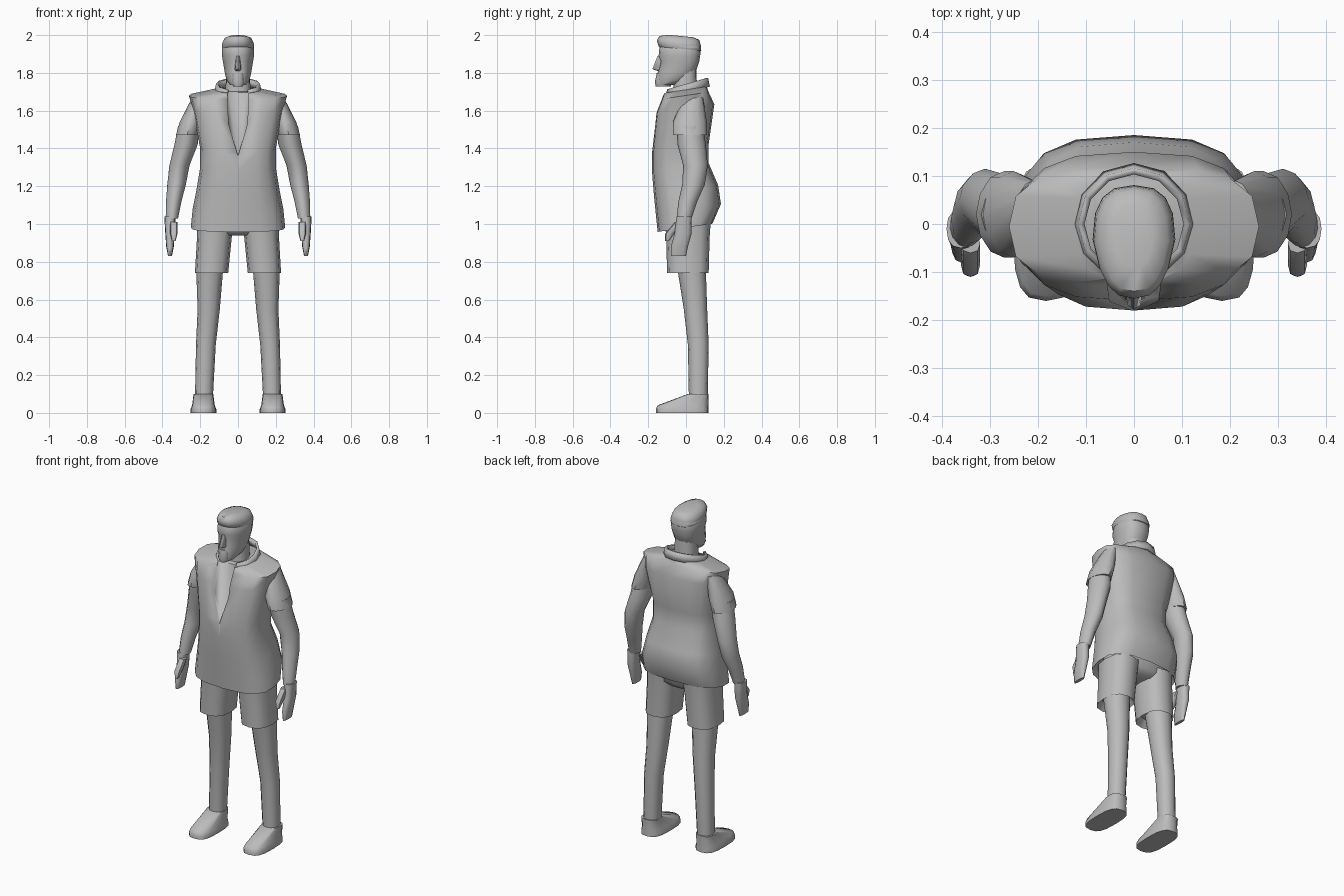
import bpy
import bmesh
from math import cos, sin, pi, radians, copysign

if "Cube" in bpy.data.objects:
    bpy.data.objects.remove(bpy.data.objects["Cube"])

grey = bpy.data.materials.new("plain grey")
grey.use_nodes = True
grey.diffuse_color = (0.5, 0.5, 0.5, 1)
shader = next(node for node in grey.node_tree.nodes if node.type == "BSDF_PRINCIPLED")
shader.inputs["Base Color"].default_value = grey.diffuse_color


def finish(name, bm, mirror=False):
    """Turn a bmesh into a smoothly shaded object, optionally mirrored across x."""
    bmesh.ops.recalc_face_normals(bm, faces=bm.faces)
    mesh = bpy.data.meshes.new(name)
    bm.to_mesh(mesh)
    bm.free()
    mesh.materials.append(grey)
    obj = bpy.data.objects.new(name, mesh)
    bpy.context.collection.objects.link(obj)
    bpy.ops.object.select_all(action="DESELECT")
    obj.select_set(True)
    bpy.context.view_layer.objects.active = obj
    bpy.ops.object.shade_smooth_by_angle(angle=radians(50))
    if mirror:
        modifier = obj.modifiers.new("Mirror", "MIRROR")
        modifier.use_mirror_merge = False
    return obj


def bridge(bm, first, second, closed=True):
    """Join two equal rows of vertices with quads."""
    count = len(first)
    for i in range(count if closed else count - 1):
        j = (i + 1) % count
        bm.faces.new((first[i], first[j], second[j], second[i]))


def signed_power(value, power):
    return copysign(abs(value) ** power, value)


def skin(name, rings, sides, square, taper=0, mirror=False):
    """Skin rings of (x, y, z, x radius, y radius, tilt); taper narrows the front."""
    bm = bmesh.new()
    loops = []
    for x, y, z, x_radius, y_radius, tilt in rings:
        loop = []
        for i in range(sides):
            angle = 2 * pi * i / sides
            across = signed_power(cos(angle), 2 / square)
            along = signed_power(sin(angle), 2 / square)
            across *= 1 - taper * max(0, -along)
            depth = along * y_radius
            loop.append(bm.verts.new((x + across * x_radius, y + depth, z + tilt * depth)))
        loops.append(loop)
    for low, high in zip(loops, loops[1:]):
        bridge(bm, low, high)
    bm.faces.new(loops[0])
    bm.faces.new(loops[-1])
    return finish(name, bm, mirror)


def body(name, rows, x=0, sides=16, square=2.4, taper=0, tilt=0):
    """Stack rows of (half width, front, back, height); off-centre parts are paired."""
    rings = [(x, (front + back) / 2, z, half, (back - front) / 2, tilt)
             for half, front, back, z in rows]
    return skin(name, rings, sides, square, taper, mirror=x > 0)


def limb(name, rows, flat, square=2.2):
    """Paired limb through (x, y, z, radius), narrower across than front to back."""
    rings = [(x, y, z, radius * flat, radius, 0) for x, y, z, radius in rows]
    return skin(name, rings, sides=12, square=square, mirror=True)


# Sleeveless jacket with a hollow hem and sloping shoulders
jacket = body("jacket", [
    (0.2, -0.1, 0.1, 1.04),
    (0.25, -0.15, 0.14, 0.98),
    (0.24, -0.16, 0.185, 1.08),
    (0.22, -0.17, 0.17, 1.18),
    (0.2, -0.18, 0.12, 1.3),
    (0.2, -0.18, 0.12, 1.4),
    (0.24, -0.16, 0.15, 1.61),
    (0.26, -0.13, 0.12, 1.68),
    (0.12, -0.12, 0.11, 1.71),
], square=2.8, tilt=0.15)

# Cutter for the open neckline, leaning back with the chest
bm = bmesh.new()
half_outline = [(0, -0.16, 1.36), (0.05, -0.15, 1.53), (0.06, -0.07, 1.8)]
outline = half_outline + [(-x, y, z) for x, y, z in reversed(half_outline[1:])]
front_loop = [bm.verts.new((x, y - 0.2, z)) for x, y, z in outline]
back_loop = [bm.verts.new(point) for point in outline]
bridge(bm, front_loop, back_loop)
caps = [bm.faces.new(front_loop), bm.faces.new(back_loop)]
bmesh.ops.triangulate(bm, faces=caps)
cutter = finish("neckline_cutter", bm)
cutter.hide_render = True
cutter.hide_viewport = True
neckline = jacket.modifiers.new("Neckline", "BOOLEAN")
neckline.operation = "DIFFERENCE"
neckline.object = cutter

# Standing collar, open at the front and rising towards the back
bm = bmesh.new()
steps = 10
edges = []
for radius, height in ((0.12, 1.69), (0.11, 1.74)):
    edge = []
    for i in range(steps + 1):
        angle = radians(-60 + 300 * i / steps)
        y = radius * sin(angle)
        edge.append(bm.verts.new((radius * cos(angle), y, height + y * 0.3)))
    edges.append(edge)
bridge(bm, *edges, closed=False)
collar = finish("collar", bm)
thickness = collar.modifiers.new("Thickness", "SOLIDIFY")
thickness.thickness = 0.014
thickness.offset = 0

# Neck, head and face
body("neck", [(0.07, -0.07, 0.06, 1.64), (0.06, -0.06, 0.055, 1.84)])
body("head", [
    (0.04, -0.15, -0.06, 1.735),
    (0.06, -0.15, 0, 1.76),
    (0.07, -0.15, 0.05, 1.8),
    (0.08, -0.135, 0.07, 1.86),
    (0.085, -0.145, 0.075, 1.89),
    (0.085, -0.14, 0.08, 1.94),
    (0.06, -0.12, 0.06, 1.97),
], square=2.6, taper=0.2)
body("hair", [
    (0.08, -0.13, 0.07, 1.92),
    (0.086, -0.145, 0.081, 1.93),
    (0.083, -0.155, 0.078, 1.96),
    (0.07, -0.14, 0.07, 1.985),
    (0.04, -0.09, 0.04, 1.995),
], square=2.6, taper=0.2, tilt=-0.1)
body("nose", [(0.015, -0.15, -0.1, 1.81), (0.018, -0.178, -0.1, 1.82),
              (0.01, -0.15, -0.1, 1.89)], sides=8)
body("goatee", [(0.025, -0.16, -0.08, 1.728), (0.035, -0.165, -0.08, 1.75),
                (0.03, -0.155, -0.1, 1.8)], sides=12)

# Arms: short sleeve, bent forearm, flat hand and thumb
limb("sleeve", [
    (0.27, 0.02, 1.47, 0.09),
    (0.25, 0.02, 1.54, 0.09),
    (0.21, 0.04, 1.67, 0.05),
], flat=0.65, square=1.9)
limb("arm", [
    (0.35, -0.01, 1.03, 0.04),
    (0.34, 0.01, 1.12, 0.05),
    (0.325, 0.04, 1.21, 0.06),
    (0.31, 0.05, 1.31, 0.065),
    (0.275, 0.03, 1.42, 0.075),
    (0.26, 0.02, 1.52, 0.07),
], flat=0.82, square=1.8)
body("hand", [(0.01, -0.08, 0, 0.83), (0.02, -0.08, 0.01, 0.88),
              (0.025, -0.06, 0.03, 0.95), (0.03, -0.05, 0.03, 1.04)], x=0.36, sides=12)
body("thumb", [(0.01, -0.11, -0.09, 0.91), (0.02, -0.11, -0.06, 0.95),
               (0.02, -0.06, -0.02, 1.01)], x=0.34, sides=8)

# Shorts
body("shorts_seat", [(0.12, -0.07, 0.09, 0.94), (0.2, -0.1, 0.12, 0.97),
                     (0.2, -0.1, 0.13, 1.05)])
limb("shorts_leg", [
    (0.14, 0.01, 0.78, 0.08),
    (0.14, 0.01, 0.74, 0.11),
    (0.125, 0.01, 0.93, 0.115),
    (0.12, 0.01, 1, 0.12),
], flat=0.8, square=2.6)

# Bare legs
limb("leg", [
    (0.18, 0.065, 0.09, 0.05),
    (0.17, 0.065, 0.36, 0.055),
    (0.155, 0.05, 0.55, 0.062),
    (0.15, 0.03, 0.76, 0.075),
], flat=0.95)

# Shoes with a straight-sided sole
body("shoe", [
    (0.068, -0.16, 0.12, 0),
    (0.068, -0.16, 0.12, 0.02),
    (0.06, -0.15, 0.12, 0.04),
    (0.052, 0.01, 0.12, 0.1),
], x=0.183, square=3)
